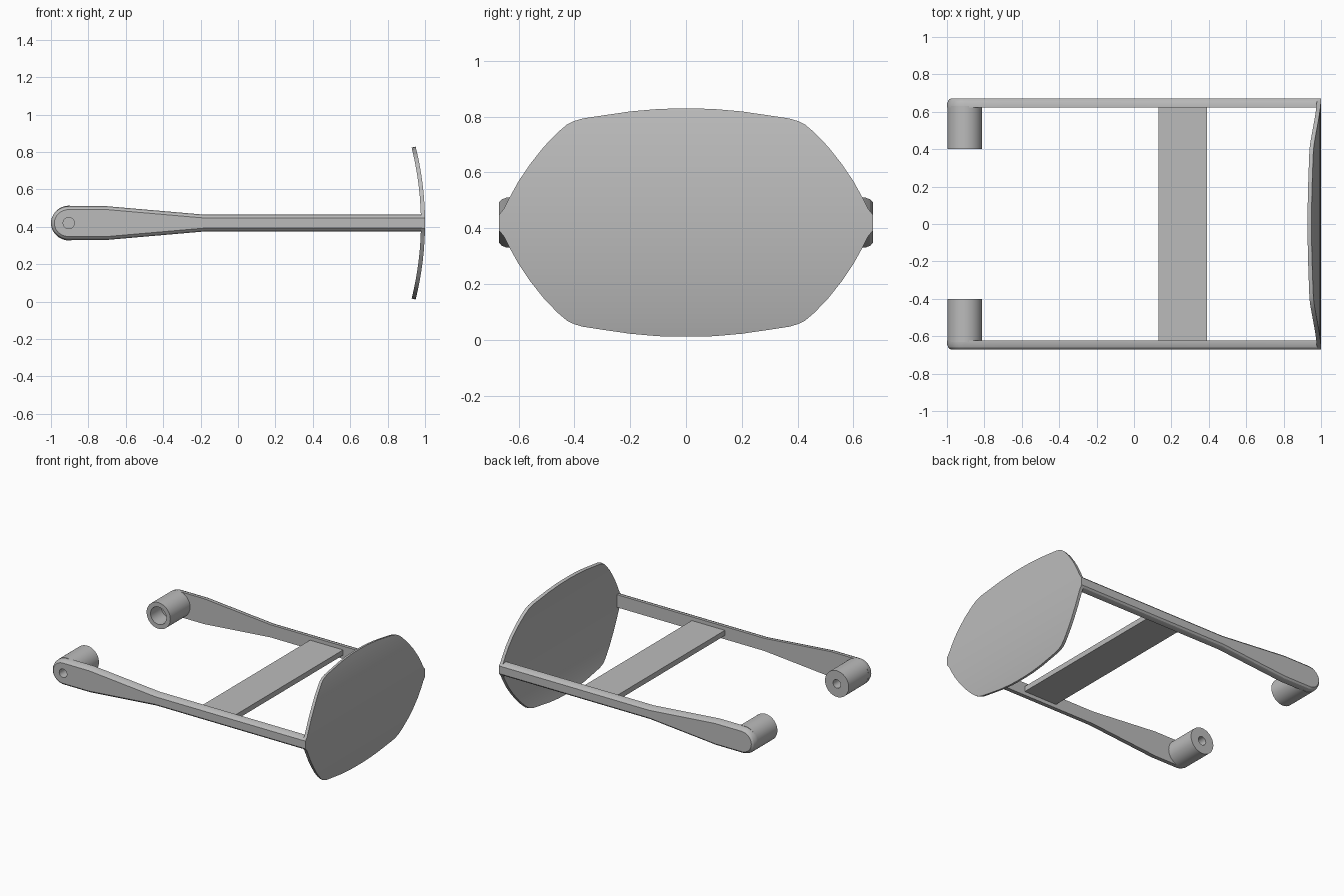
import bpy, bmesh, math
from mathutils import Matrix

cube = bpy.data.objects.get("Cube")
if cube:
    bpy.data.objects.remove(cube)

GREY = (0.5, 0.5, 0.5, 1)
MID = 0.42                     # height of the frame's centre line
PIVOT = -0.905                 # x of the pivot bosses

grey = bpy.data.materials.new("plain grey")
grey.use_nodes = True
grey.diffuse_color = GREY
grey.node_tree.nodes["Principled BSDF"].inputs["Base Color"].default_value = GREY


def finish(name, bm, smooth=True):
    bmesh.ops.recalc_face_normals(bm, faces=bm.faces)
    mesh = bpy.data.meshes.new(name)
    bm.to_mesh(mesh)
    bm.free()
    mesh.materials.append(grey)
    obj = bpy.data.objects.new(name, mesh)
    bpy.context.collection.objects.link(obj)
    select(obj)
    if smooth:
        bpy.ops.object.shade_smooth_by_angle(angle=math.radians(25))
    return obj


def select(obj):
    bpy.ops.object.select_all(action='DESELECT')
    obj.select_set(True)
    bpy.context.view_layer.objects.active = obj


def loft(name, rings):
    """Skin a stack of equal-length rings and cap both ends."""
    bm = bmesh.new()
    loops = [[bm.verts.new(p) for p in ring] for ring in rings]
    n = len(loops[0])
    for a, b in zip(loops, loops[1:]):
        for i in range(n):
            j = (i + 1) % n
            bm.faces.new((a[i], a[j], b[j], b[i]))
    bm.faces.new(loops[0])
    bm.faces.new(loops[-1])
    return finish(name, bm)


def cylinder(name, radius, y0, y1, sides=48):
    bm = bmesh.new()
    place = Matrix.Translation((PIVOT, (y0 + y1) / 2, MID)) @ Matrix.Rotation(math.pi / 2, 4, 'X')
    bmesh.ops.create_cone(bm, cap_ends=True, segments=sides, radius1=radius,
                          radius2=radius, depth=abs(y1 - y0), matrix=place)
    return finish(name, bm)


def cut(obj, radius, y0, y1):
    cutter = cylinder("hole_cutter", radius, y0, y1, 32)
    cutter.hide_render = True
    mod = obj.modifiers.new("hole", 'BOOLEAN')
    mod.operation, mod.solver, mod.object = 'DIFFERENCE', 'EXACT', cutter
    select(obj)
    # the hole goes below the smoothing step
    bpy.ops.object.modifier_move_to_index(modifier=mod.name, index=0)
    bpy.ops.object.modifier_apply(modifier=mod.name)
    bpy.data.objects.remove(cutter)
    bpy.ops.object.shade_smooth_by_angle(angle=math.radians(25))


def arm_ring(y, inset):
    """Paddle-shaped arm outline: round wide end, tapering to a slim bar."""
    wide, slim = 0.09 - inset, 0.045 - inset
    pts = [(0.995, -slim), (0.995, slim), (-0.18, slim), (-0.7, wide)]
    for i in range(25):
        a = math.pi / 2 + math.pi * i / 24
        pts.append((PIVOT + (wide + 0.005) * math.cos(a), wide * math.sin(a)))
    pts += [(-0.7, -wide), (-0.18, -slim)]
    return [(x, y, MID + z) for x, z in pts]


# Side arms, with the outer edges eased, and pivot bosses
for side, label in ((1, "left"), (-1, "right")):
    steps = ((0.622, 0), (0.642, 0), (0.66, 0.007), (0.67, 0.018))
    arm = loft(label + "_arm", [arm_ring(side * y, inset) for y, inset in steps])
    boss = cylinder(label + "_pivot_boss", 0.093, side * 0.40, side * 0.63)
    if side < 0:
        cut(arm, 0.03, -0.72, -0.58)
        cut(boss, 0.03, -0.72, -0.35)
    else:
        cut(boss, 0.062, 0.35, 0.52)

# Flat crossbar between the arms
bm = bmesh.new()
bmesh.ops.create_cube(bm, size=1, matrix=Matrix.Translation((0.26, 0, MID))
                      @ Matrix.Diagonal((0.26, 1.25, 0.037, 1)))
finish("crossbar", bm, False)

# Curved end plate: a rounded outline, sliced in height and bent about y
# quarter outline as (half width, height above the centre)
edge = [(0.67, 0), (0.67, 0.028), (0.652, 0.05), (0.632, 0.09), (0.6, 0.148),
        (0.56, 0.208), (0.51, 0.272), (0.46, 0.325), (0.425, 0.355), (0.4, 0.367),
        (0.37, 0.376), (0.3, 0.387), (0.2, 0.402), (0.1, 0.411), (0.03, 0.413)]
heights = [(-w, -h) for w, h in reversed(edge)] + [(-w, h) for w, h in edge[1:]]
BEND = 1.68


def bent(y, h, depth):
    r = BEND - depth
    a = h / BEND
    return (1 - BEND + r * math.cos(a), y, MID + r * math.sin(a))


bm = bmesh.new()
sheets = []
for depth in (0, 0.022):
    sheets.append([[bm.verts.new(bent(s * w, h, depth)) for s in (-1, 1)] for w, h in heights])
outer, inner = sheets
for k in range(len(heights) - 1):
    for sheet in sheets:
        bm.faces.new((sheet[k][0], sheet[k][1], sheet[k + 1][1], sheet[k + 1][0]))
    for s in (0, 1):
        bm.faces.new((outer[k][s], outer[k + 1][s], inner[k + 1][s], inner[k][s]))
for k in (0, -1):
    bm.faces.new((outer[k][0], outer[k][1], inner[k][1], inner[k][0]))
finish("end_plate", bm)
